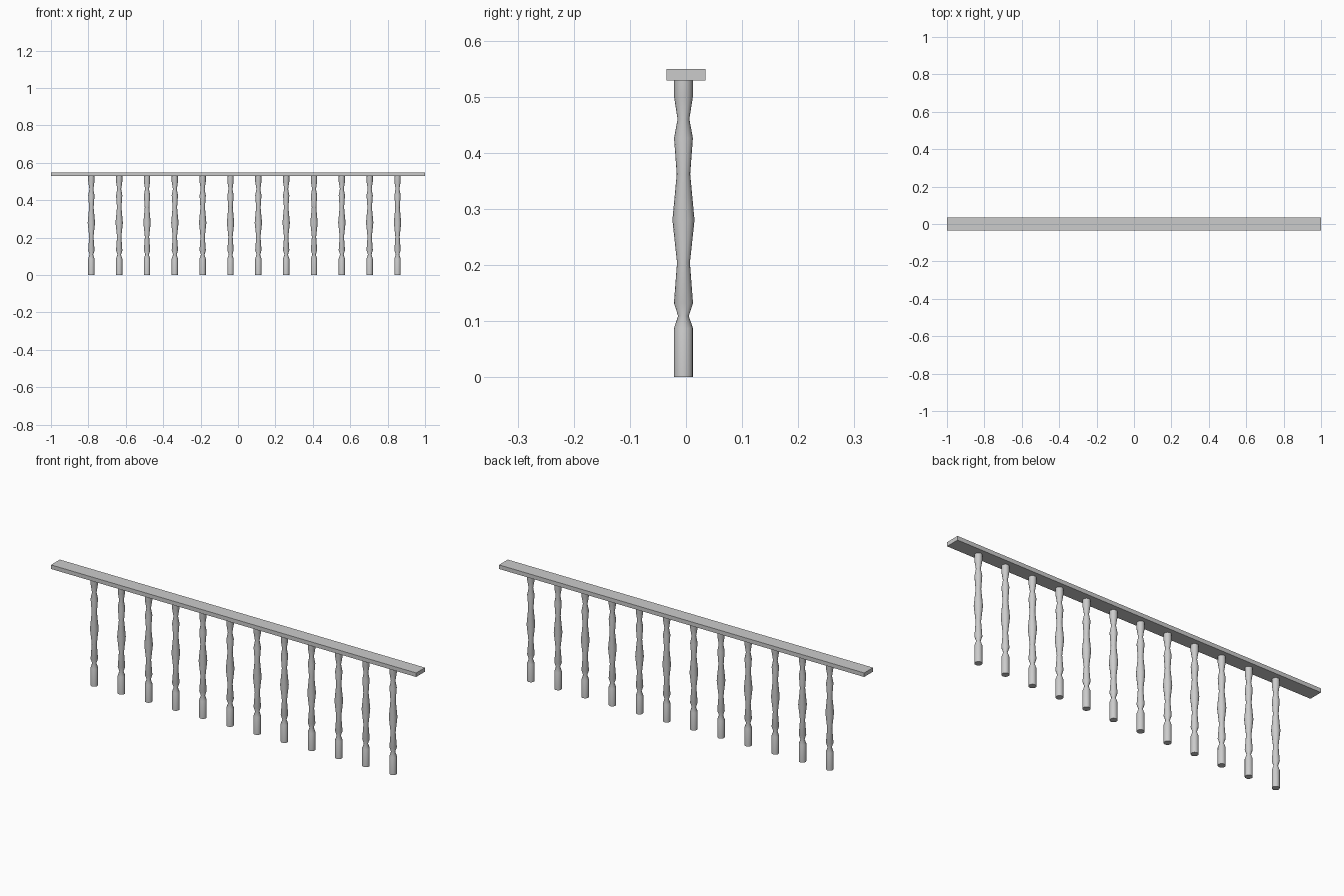
import bpy, bmesh, math

if "Cube" in bpy.data.objects:
    bpy.data.objects.remove(bpy.data.objects["Cube"])

# Turned baluster outline: (radius, height)
PROFILE = [(.017, 0), (.017, .087), (.0095, .109), (.017, .132), (.0115, .204),
           (.0197, .28), (.012, .362), (.0168, .426), (.0105, .46),
           (.0168, .50), (.0168, .53)]
SIDES = 16


def baluster_mesh():
    bm = bmesh.new()
    rings = [[bm.verts.new((r * math.cos(2 * math.pi * i / SIDES),
                            r * math.sin(2 * math.pi * i / SIDES), z))
              for i in range(SIDES)] for r, z in PROFILE]
    for a, b in zip(rings, rings[1:]):
        for i in range(SIDES):
            j = (i + 1) % SIDES
            bm.faces.new((a[i], a[j], b[j], b[i])).smooth = True
    bm.faces.new(rings[0][::-1])
    bm.faces.new(rings[-1])
    # keep the cap rims sharp
    for e in bm.edges:
        if e.calc_face_angle(0) > math.radians(60):
            e.smooth = False
    me = bpy.data.meshes.new("baluster")
    bm.to_mesh(me)
    bm.free()
    return me


# Row of twelve balusters sharing one mesh
mesh = baluster_mesh()
for n in range(12):
    ob = bpy.data.objects.new(f"baluster_{n + 1}", mesh)
    ob.location = (-.784 + n * .1488, -.0045, 0)
    bpy.context.collection.objects.link(ob)

# Flat handrail on top
bpy.ops.mesh.primitive_cube_add(size=1, location=(0, 0, .539))
rail = bpy.context.object
rail.name = "handrail"
rail.scale = (2, .069, .02)
bpy.ops.object.transform_apply(location=False, rotation=False, scale=True)
